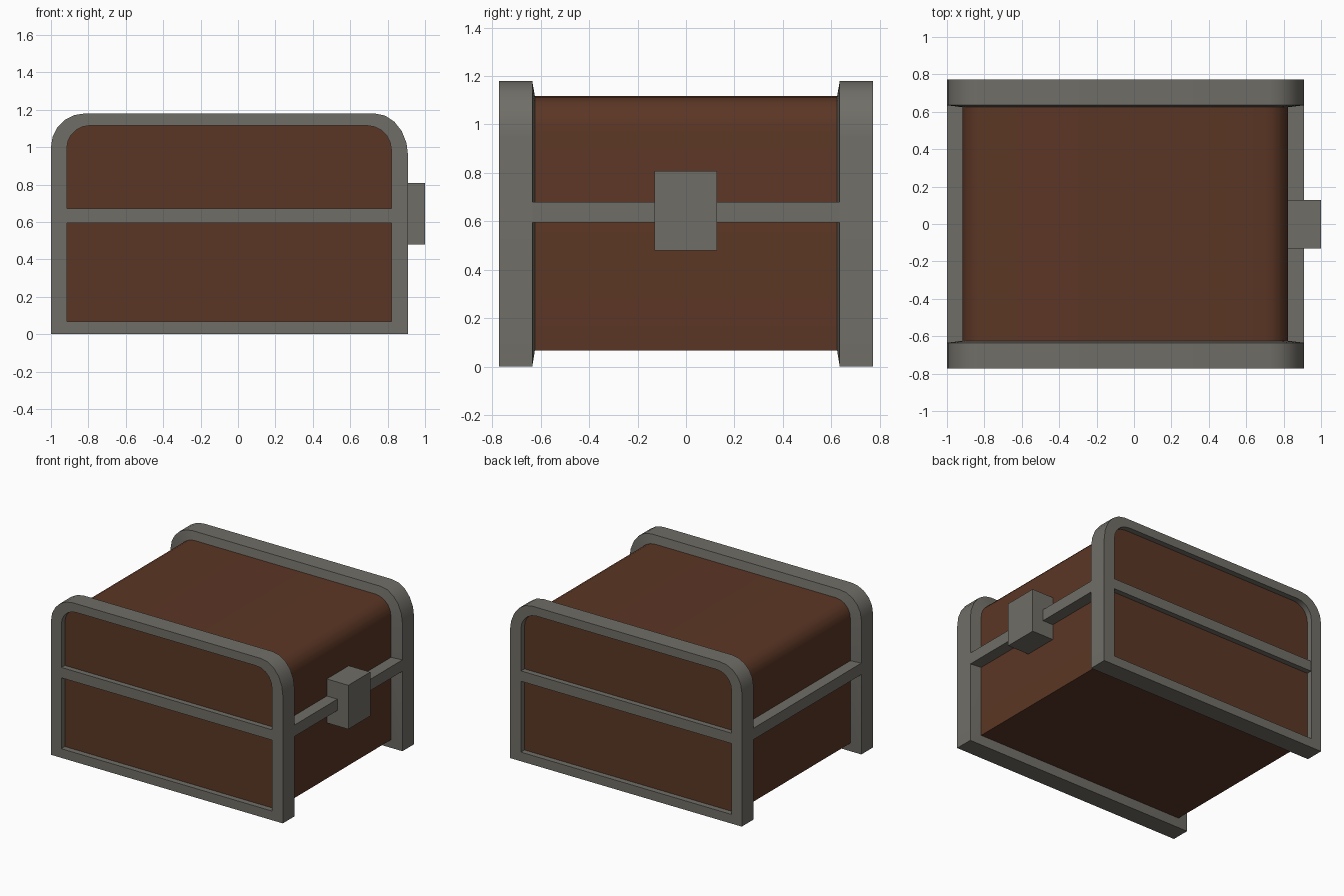
import bpy, bmesh, math

if "Cube" in bpy.data.objects:
    bpy.data.objects.remove(bpy.data.objects["Cube"])


def material(name, color):
    m = bpy.data.materials.new(name)
    m.diffuse_color = (*color, 1)
    m.use_nodes = True
    m.node_tree.nodes["Principled BSDF"].inputs["Base Color"].default_value = m.diffuse_color
    return m


WOOD = material("brown_wood", (0.105, 0.037, 0.018))
METAL = material("grey_metal", (0.16, 0.155, 0.135))


def finish(name, bm, mat, smooth=None):
    bmesh.ops.recalc_face_normals(bm, faces=bm.faces)
    me = bpy.data.meshes.new(name)
    bm.to_mesh(me)
    bm.free()
    me.materials.append(mat)
    ob = bpy.data.objects.new(name, me)
    bpy.context.collection.objects.link(ob)
    if smooth:
        bpy.ops.object.select_all(action='DESELECT')
        bpy.context.view_layer.objects.active = ob
        ob.select_set(True)
        bpy.ops.object.shade_smooth_by_angle(angle=math.radians(smooth))
    return ob


def arch(x0, x1, z0, z1, rl, rr, rz, seg=5):
    """Rectangle in x/z with rounded upper corners."""
    pts = [(x0, z0), (x1, z0)]
    for i in range(seg + 1):
        a = math.pi / 2 * i / seg
        pts.append((x1 - rr + rr * math.cos(a), z1 - rz + rz * math.sin(a)))
    for i in range(seg + 1):
        a = math.pi / 2 * (1 + i / seg)
        pts.append((x0 + rl + rl * math.cos(a), z1 - rl + rl * math.sin(a)))
    return pts


def box(name, x0, x1, y0, y1, z0, z1, mat):
    bm = bmesh.new()
    bmesh.ops.create_cube(bm, size=1)
    for v in bm.verts:
        v.co = (x1 if v.co.x > 0 else x0, y1 if v.co.y > 0 else y0, z1 if v.co.z > 0 else z0)
    return finish(name, bm, mat)


def ring(bm, pts, y):
    return [bm.verts.new((x, y, z)) for x, z in pts]


def bridge(bm, a, b):
    n = len(a)
    for i in range(n):
        bm.faces.new((a[i], a[(i + 1) % n], b[(i + 1) % n], b[i]))


# wooden chest body, its ends recessed inside the metal frames
bm = bmesh.new()
profile = arch(-0.917, 0.823, 0.066, 1.117, 0.12, 0.13, 0.13)
front, back = ring(bm, profile, -0.73), ring(bm, profile, 0.73)
bridge(bm, front, back)
bm.faces.new(front)
bm.faces.new(back)
finish("wooden_body", bm, WOOD, 40)

# metal frame at each end, with a middle strap across its panel
outer = arch(-1.0, 0.91, 0.0, 1.18, 0.18, 0.18, 0.23)
inner = arch(-0.915, 0.82, 0.068, 1.115, 0.12, 0.13, 0.13)
for side, label in ((-1, "front"), (1, "back")):
    bm = bmesh.new()
    loops = [ring(bm, outer, side * 0.772), ring(bm, outer, side * 0.635),
             ring(bm, inner, side * 0.624), ring(bm, inner, side * 0.772)]
    for i in range(4):
        bridge(bm, loops[i], loops[(i + 1) % 4])
    finish(label + "_frame", bm, METAL, 40)
    ys = sorted((side * 0.70, side * 0.77))
    box(label + "_strap", -0.93, 0.84, *ys, 0.595, 0.672, METAL)

# straps running along the two long sides, between the frames
box("left_strap", -1.0, -0.90, -0.65, 0.65, 0.595, 0.68, METAL)
box("right_strap", 0.81, 0.91, -0.65, 0.65, 0.595, 0.68, METAL)

# latch block
box("latch", 0.815, 1.0, -0.13, 0.128, 0.48, 0.807, METAL)
